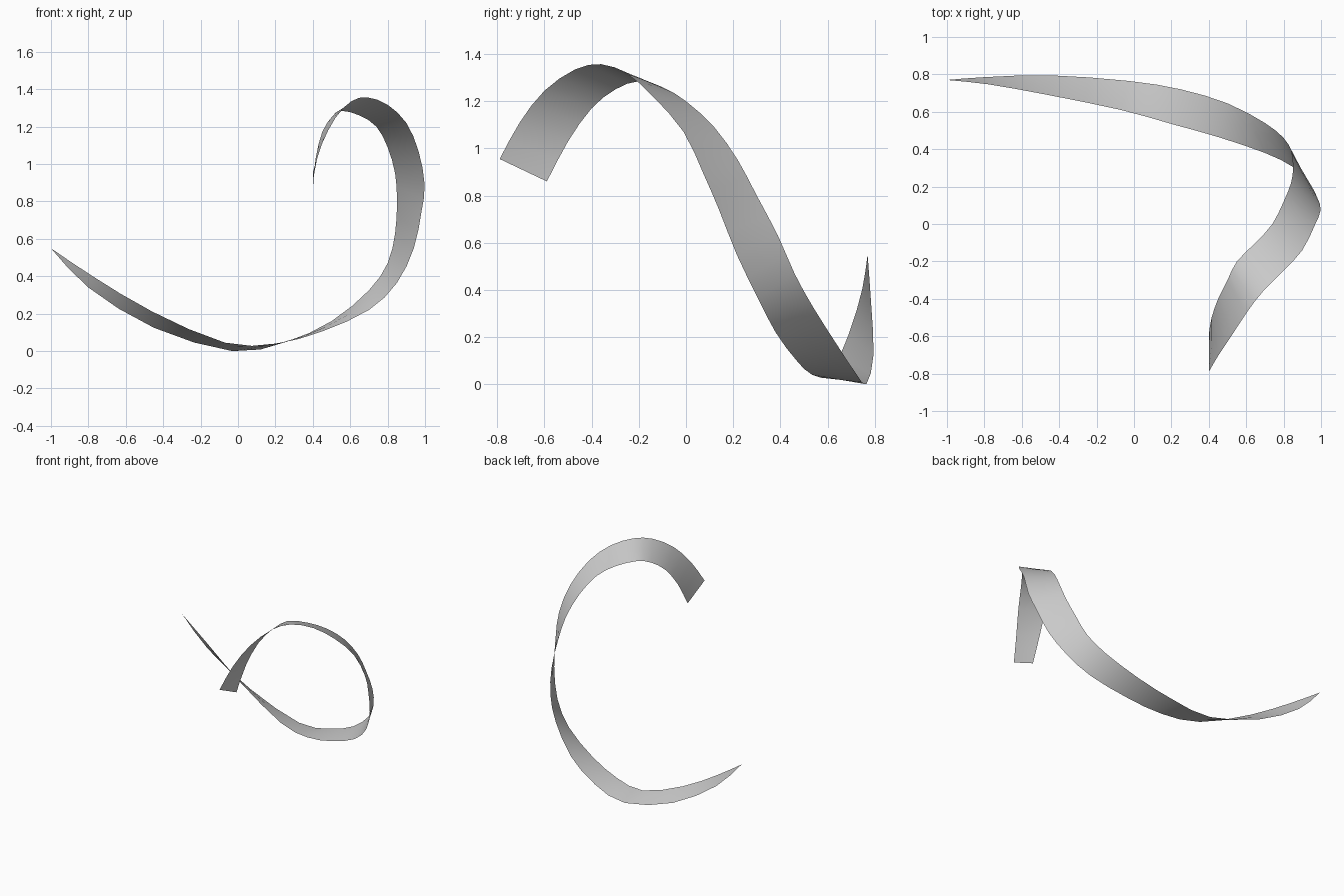
import bpy
from mathutils import Vector

if "Cube" in bpy.data.objects:
    bpy.data.objects.remove(bpy.data.objects["Cube"])

# Matching stations along the two long edges of the ribbon
edge_a = [(-1, .77, .55), (-.8, .785, .34), (-.45, .795, .125), (-.03, .765, 0),
          (.25, .72, .047), (.5, .645, .16), (.7, .54, .325), (.8, .46, .47),
          (.84, .39, .63), (.85, .30, .80), (.84, .22, .95), (.8, .12, 1.09),
          (.74, 0, 1.2), (.65, -.1, 1.26), (.55, -.2, 1.285), (.5, -.3, 1.25),
          (.45, -.4, 1.17), (.415, -.5, 1.03), (.4, -.59, .86)]
edge_b = [(-1, .77, .55), (-.78, .747, .402), (-.46, .69, .212), (-.07, .61, .045),
          (.2, .535, .04), (.45, .465, .105), (.70, .38, .22), (.85, .305, .365),
          (.94, .215, .55), (.98, .14, .74), (.998, .075, .89), (.965, -.01, 1.07),
          (.9, -.14, 1.22), (.8, -.25, 1.317), (.69, -.36, 1.357), (.605, -.47, 1.335),
          (.52, -.6, 1.245), (.45, -.705, 1.11), (.4, -.79, .955)]
STEPS, ACROSS = 2, 2


def smooth_path(points):
    """Catmull-Rom path through the points."""
    p = [Vector(q) for q in points]
    p = [2 * p[0] - p[1]] + p + [2 * p[-1] - p[-2]]
    out = []
    for i in range(1, len(p) - 2):
        a, b, c, d = p[i - 1:i + 3]
        for s in range(STEPS):
            t = s / STEPS
            out.append(0.5 * (2 * b + (c - a) * t + (2 * a - 5 * b + 4 * c - d) * t ** 2
                              + (3 * b - a - 3 * c + d) * t ** 3))
    return out + [p[-2]]


# Loft the ribbon between its edges, starting from a single tip vertex
rows = list(zip(smooth_path(edge_a), smooth_path(edge_b)))
verts = [rows[0][0]]
for a, b in rows[1:]:
    verts += [a.lerp(b, k / ACROSS) for k in range(ACROSS + 1)]


def index(row, k):
    return 0 if row == 0 else 1 + (row - 1) * (ACROSS + 1) + k


faces = []
for r in range(len(rows) - 1):
    for k in range(ACROSS):
        quad = [index(r, k), index(r + 1, k), index(r + 1, k + 1), index(r, k + 1)]
        faces.append(quad[:3] if r == 0 else quad)

mesh = bpy.data.meshes.new("ribbon")
mesh.from_pydata(verts, [], faces)
mesh.shade_smooth()
ribbon = bpy.data.objects.new("ribbon", mesh)
bpy.context.collection.objects.link(ribbon)
